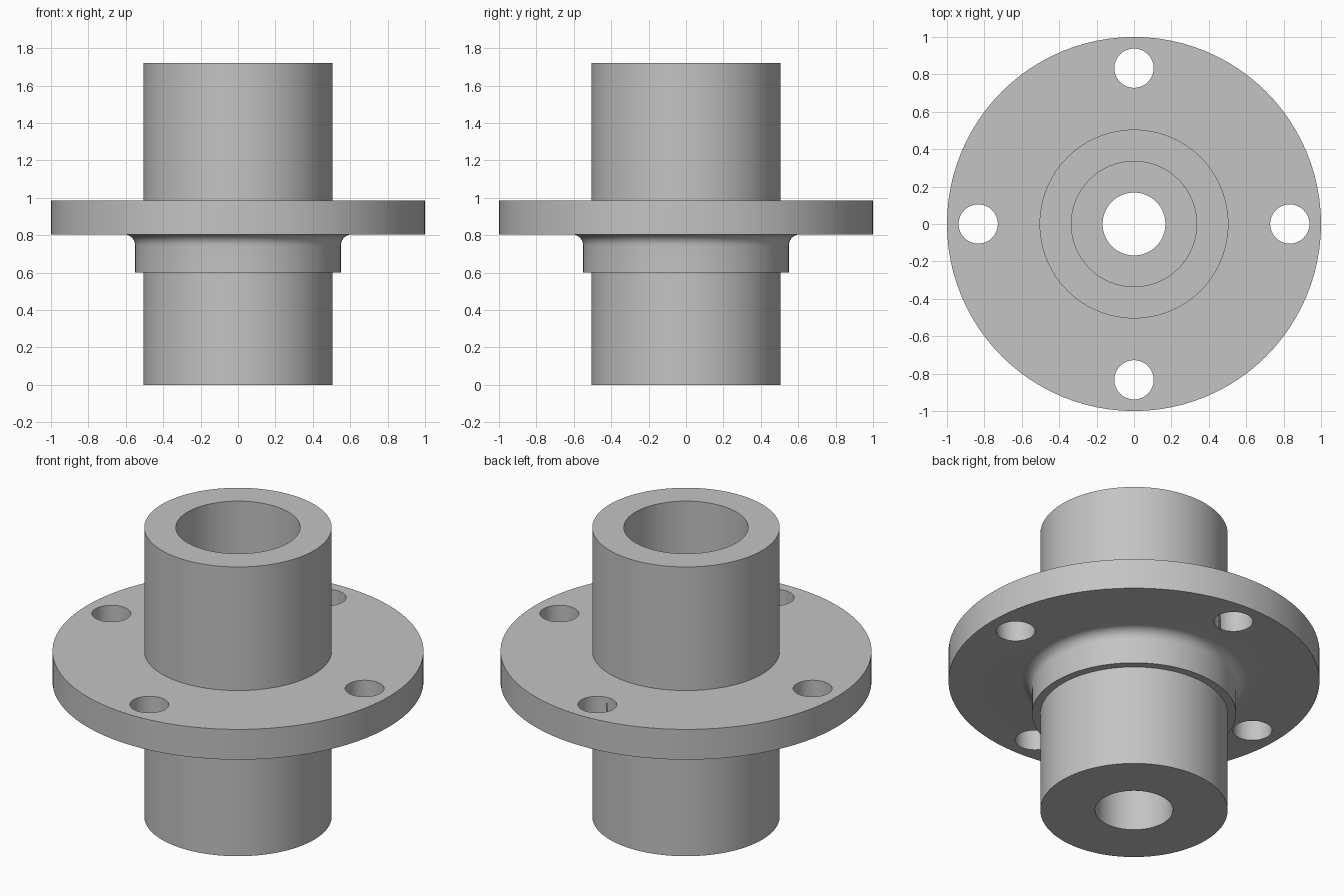
import bpy
import bmesh
from math import cos, sin, pi, radians

SEGMENTS = 96

cube = bpy.data.objects.get("Cube")
if cube:
    bpy.data.objects.remove(cube)

# Single machined metal colour
metal = bpy.data.materials.new("plain grey metal")
metal.use_nodes = True
grey = (0.55, 0.55, 0.55, 1)
metal.diffuse_color = grey
metal.node_tree.nodes["Principled BSDF"].inputs["Base Color"].default_value = grey


def lathe(name, profile):
    """Spin a closed (radius, height) profile around the z axis."""
    bm = bmesh.new()
    rings = []
    for r, z in profile:
        rings.append([bm.verts.new((r * cos(2 * pi * i / SEGMENTS),
                                    r * sin(2 * pi * i / SEGMENTS), z))
                      for i in range(SEGMENTS)])
    for a, b in zip(rings, rings[1:] + rings[:1]):
        for i in range(SEGMENTS):
            j = (i + 1) % SEGMENTS
            bm.faces.new((a[i], a[j], b[j], b[i]))
    bmesh.ops.recalc_face_normals(bm, faces=bm.faces)
    mesh = bpy.data.meshes.new(name)
    bm.to_mesh(mesh)
    bm.free()
    mesh.materials.append(metal)
    obj = bpy.data.objects.new(name, mesh)
    bpy.context.collection.objects.link(obj)
    return obj


# Main dimensions
hub, collar, flange = 0.505, 0.55, 1.0
seat, neck, lower_bore = 0.335, 0.168, 0.21
top, flange_top, flange_base, collar_base = 1.72, 0.985, 0.805, 0.6
fillet = 0.06

# Rounded transition between collar and flange
fillet_arc = [(collar + fillet * (1 - cos(t * pi / 16)),
               flange_base - fillet * (1 - sin(t * pi / 16))) for t in range(9)]

# Flanged hub with a stepped through bore
body = lathe("flanged_hub", [
    (lower_bore, 0), (hub, 0), (hub, collar_base), (collar, collar_base),
    *fillet_arc,
    (flange, flange_base), (flange, flange_top), (hub, flange_top),
    (hub, top), (seat, top), (seat, flange_top),
    (neck, flange_top), (neck, collar_base), (lower_bore, collar_base),
])

# Four bolt holes through the flange
for k in range(4):
    a = k * pi / 2
    bpy.ops.mesh.primitive_cylinder_add(
        vertices=48, radius=0.105, depth=0.5,
        location=(0.833 * cos(a), 0.833 * sin(a), 0.9))
    cutter = bpy.context.object
    cutter.name = f"bolt_hole_cutter_{k + 1}"
    cutter.data.materials.append(metal)
    cut = body.modifiers.new(f"bolt hole {k + 1}", 'BOOLEAN')
    cut.operation = 'DIFFERENCE'
    cut.solver = 'EXACT'
    cut.object = cutter
    bpy.ops.object.select_all(action='DESELECT')
    bpy.context.view_layer.objects.active = body
    body.select_set(True)
    bpy.ops.object.modifier_apply(modifier=cut.name)
    bpy.data.objects.remove(cutter)

bpy.ops.object.shade_smooth_by_angle(angle=radians(30))
